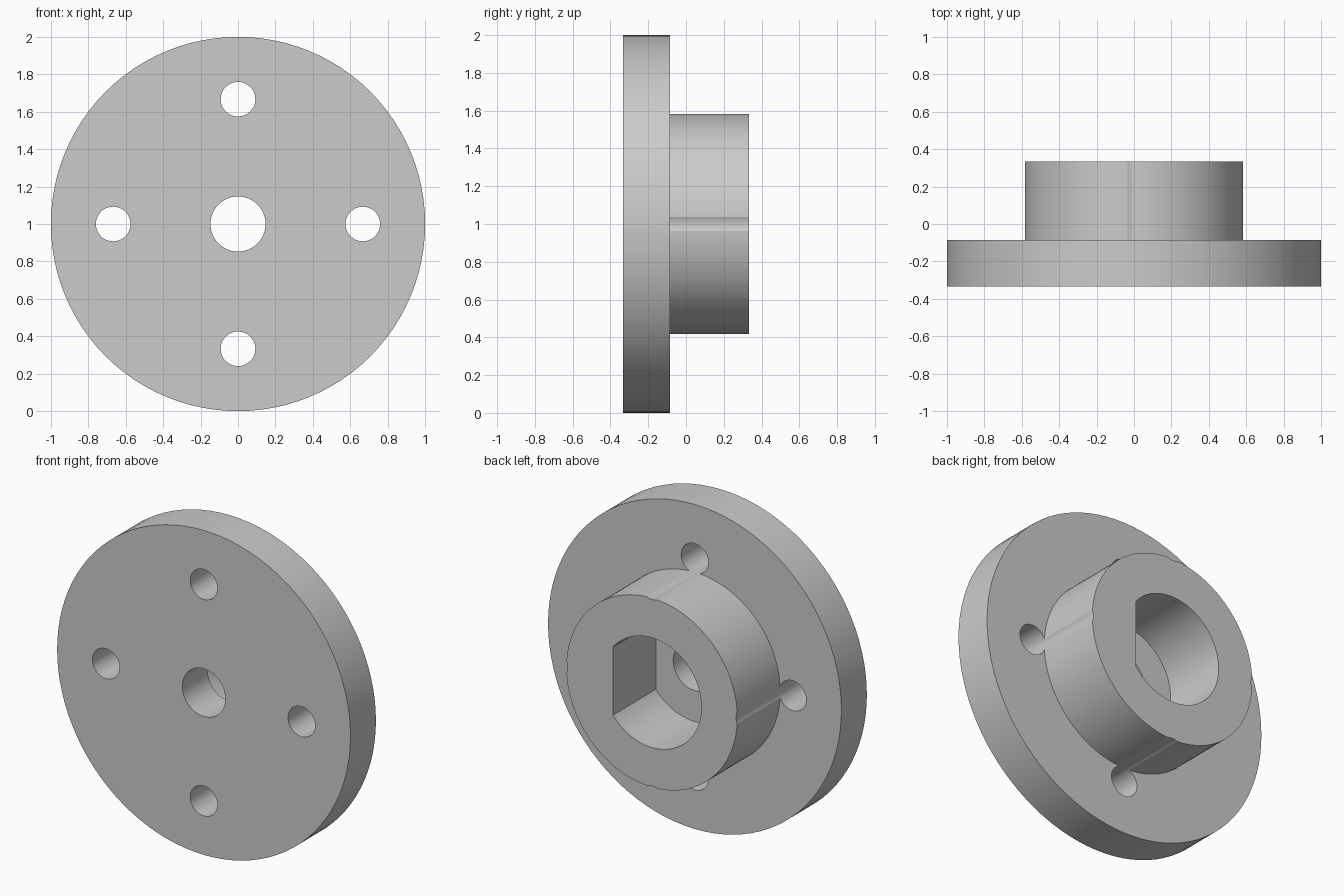
import bpy, bmesh, math

cube = bpy.data.objects.get("Cube")
if cube:
    bpy.data.objects.remove(cube)

# Main dimensions
FRONT, STEP, BACK = -0.333, -0.085, 0.333
CENTRE_Z = 1.0

metal = bpy.data.materials.new("plain grey")
metal.use_nodes = True
GREY = (0.6, 0.6, 0.6, 1.0)
metal.diffuse_color = GREY
metal.node_tree.nodes["Principled BSDF"].inputs["Base Color"].default_value = GREY


def disc(name, radius, y0, y1, x=0.0, z=0.0, sides=96, flat=None):
    """Round prism along y; flat cuts a straight side on +x at that distance."""
    start = math.acos(flat / radius) if flat else 0.0
    span = 2 * math.pi - 2 * start
    count = sides + 1 if flat else sides
    bm = bmesh.new()
    ring = []
    for i in range(count):
        a = start + span * i / sides
        ring.append(bm.verts.new((x + radius * math.cos(a), y0,
                                  CENTRE_Z + z + radius * math.sin(a))))
    face = bm.faces.new(ring)
    extruded = bmesh.ops.extrude_face_region(bm, geom=[face])["geom"]
    moved = [v for v in extruded if isinstance(v, bmesh.types.BMVert)]
    bmesh.ops.translate(bm, verts=moved, vec=(0, y1 - y0, 0))
    bmesh.ops.recalc_face_normals(bm, faces=bm.faces)
    mesh = bpy.data.meshes.new(name)
    bm.to_mesh(mesh)
    bm.free()
    mesh.materials.append(metal)
    obj = bpy.data.objects.new(name, mesh)
    bpy.context.collection.objects.link(obj)
    return obj


def combine(target, tool, operation):
    """Apply a boolean and discard the tool."""
    tool.hide_render = True
    mod = target.modifiers.new(operation.title(), 'BOOLEAN')
    mod.operation = operation
    mod.solver = 'EXACT'
    mod.object = tool
    bpy.context.view_layer.objects.active = target
    bpy.ops.object.modifier_apply(modifier=mod.name)
    bpy.data.objects.remove(tool)


# Wide flange with a raised hub on its back
flange = disc("flanged_hub", 1.0, FRONT, STEP)
combine(flange, disc("hub", 0.583, STEP - 0.1, BACK), 'UNION')

# D-shaped pocket in the hub, and the smaller through bore
combine(flange, disc("pocket_cutter", 0.338, STEP, BACK + 0.1, flat=0.265), 'DIFFERENCE')
combine(flange, disc("bore_cutter", 0.147, FRONT - 0.1, BACK + 0.1, sides=64), 'DIFFERENCE')

# Four bolt holes, which graze the side of the hub
for i in range(4):
    a = i * math.pi / 2
    hole = disc("bolt_hole_cutter", 0.0925, FRONT - 0.1, BACK + 0.1,
                0.667 * math.cos(a), 0.667 * math.sin(a), sides=48)
    combine(flange, hole, 'DIFFERENCE')

# Smooth round walls with crisp edges
bpy.ops.object.select_all(action='DESELECT')
flange.select_set(True)
bpy.context.view_layer.objects.active = flange
bpy.ops.object.shade_smooth_by_angle(angle=math.radians(20))
